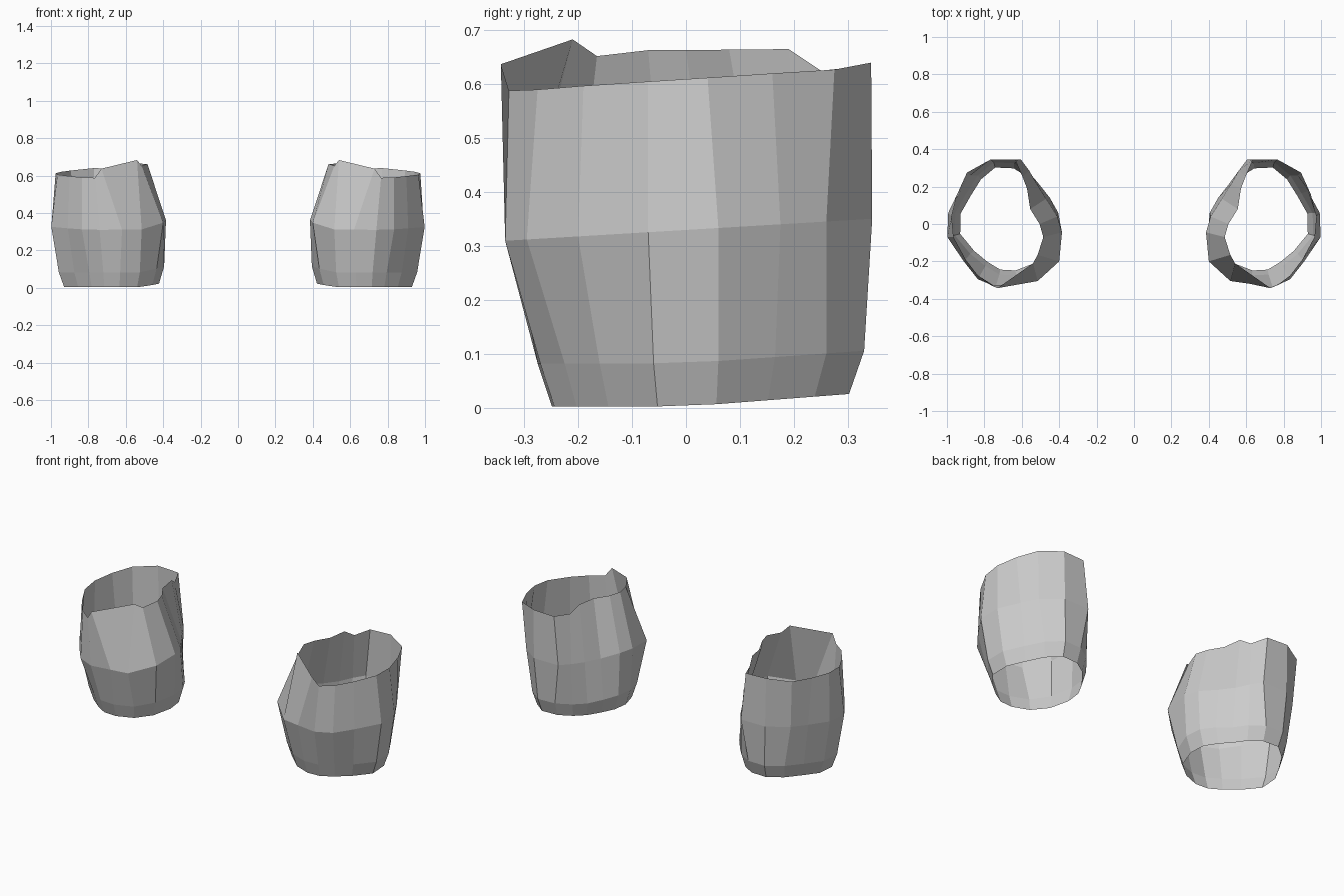
import bpy

default_cube = bpy.data.objects.get("Cube")
if default_cube:
    bpy.data.objects.remove(default_cube, do_unlink=True)

# Single plain grey fabric
fabric = bpy.data.materials.new("light_grey_fabric")
fabric.use_nodes = True
grey = (0.6, 0.6, 0.6, 1)
fabric.diffuse_color = grey
shader = fabric.node_tree.nodes["Principled BSDF"]
shader.inputs["Base Color"].default_value = grey
shader.inputs["Roughness"].default_value = 0.9

# Vertical panels, starting at the back and running round the outer side:
# waist outline (x, y), lower seam outline (x, y), upper rim (x, y, z)
PANELS = [
    ((.765, .345), (.75, .33), (.77, .343, .64)),
    ((.875, .26), (.835, .26), (.893, .275, .627)),
    ((.93, .175), (.895, .165), (.945, .16, .62)),
    ((.993, .06), (.955, .06), (.975, .04, .612)),
    ((.998, -.07), (.958, -.06), (.965, -.07, .605)),
    ((.91, -.2), (.875, -.16), (.9, -.19, .597)),
    ((.835, -.295), (.795, -.225), (.835, -.275, .59)),
    ((.74, -.335), (.72, -.27), (.765, -.328, .588)),
    ((.62, -.32), (.63, -.275), (.73, -.343, .637)),
    ((.515, -.305), (.525, -.235), (.54, -.21, .683)),
    ((.4, -.2), (.435, -.16), (.515, -.165, .652)),
    ((.385, -.045), (.395, -.04), (.485, -.07, .663)),
    ((.41, .04), (.405, .06), (.505, 0, .663)),
    ((.47, .135), (.45, .14), (.555, .08, .664)),
    ((.52, .215), (.505, .21), (.572, .19, .665)),
    ((.56, .285), (.56, .275), (.595, .25, .625)),
    ((.605, .345), (.64, .325), (.635, .342, .635)),
]


def panel_column(waist, seam, rim):
    """Points of one panel edge from the hem up to the rim."""
    inner_lift = 0.3 * max(0, 0.5 - seam[0])
    back_lift = 0.07 * max(0, seam[1])
    hem_x = 0.67 + (seam[0] - 0.67) * 0.9
    hem_y = 0.02 + (seam[1] - 0.02) * 0.91
    waist_z = 0.33 + 0.06 * waist[1] + 0.3 * max(0, 0.5 - waist[0])
    return [
        (hem_x, hem_y, 0.003 + back_lift + 0.6 * inner_lift),
        (*seam, 0.083 + back_lift + inner_lift),
        (*waist, waist_z),
        rim,
    ]


def make_cuff(name, side):
    """Open, thin faceted tube skinned from the panel edges; side is +1 or -1."""
    columns = [panel_column(*panel) for panel in PANELS]
    rows, count = len(columns[0]), len(columns)
    verts = [(side * x, y, z) for column in columns for x, y, z in column]
    faces = []
    for i in range(count):
        a, b = i * rows, (i + 1) % count * rows
        for r in range(rows - 1):
            quad = (a + r, a + r + 1, b + r + 1, b + r)
            faces.append(quad if side > 0 else quad[::-1])
    mesh = bpy.data.meshes.new(name)
    mesh.from_pydata(verts, [], faces)
    mesh.shade_flat()
    mesh.materials.append(fabric)
    cuff = bpy.data.objects.new(name, mesh)
    bpy.context.collection.objects.link(cuff)


make_cuff("left_cuff", 1)
make_cuff("right_cuff", -1)
